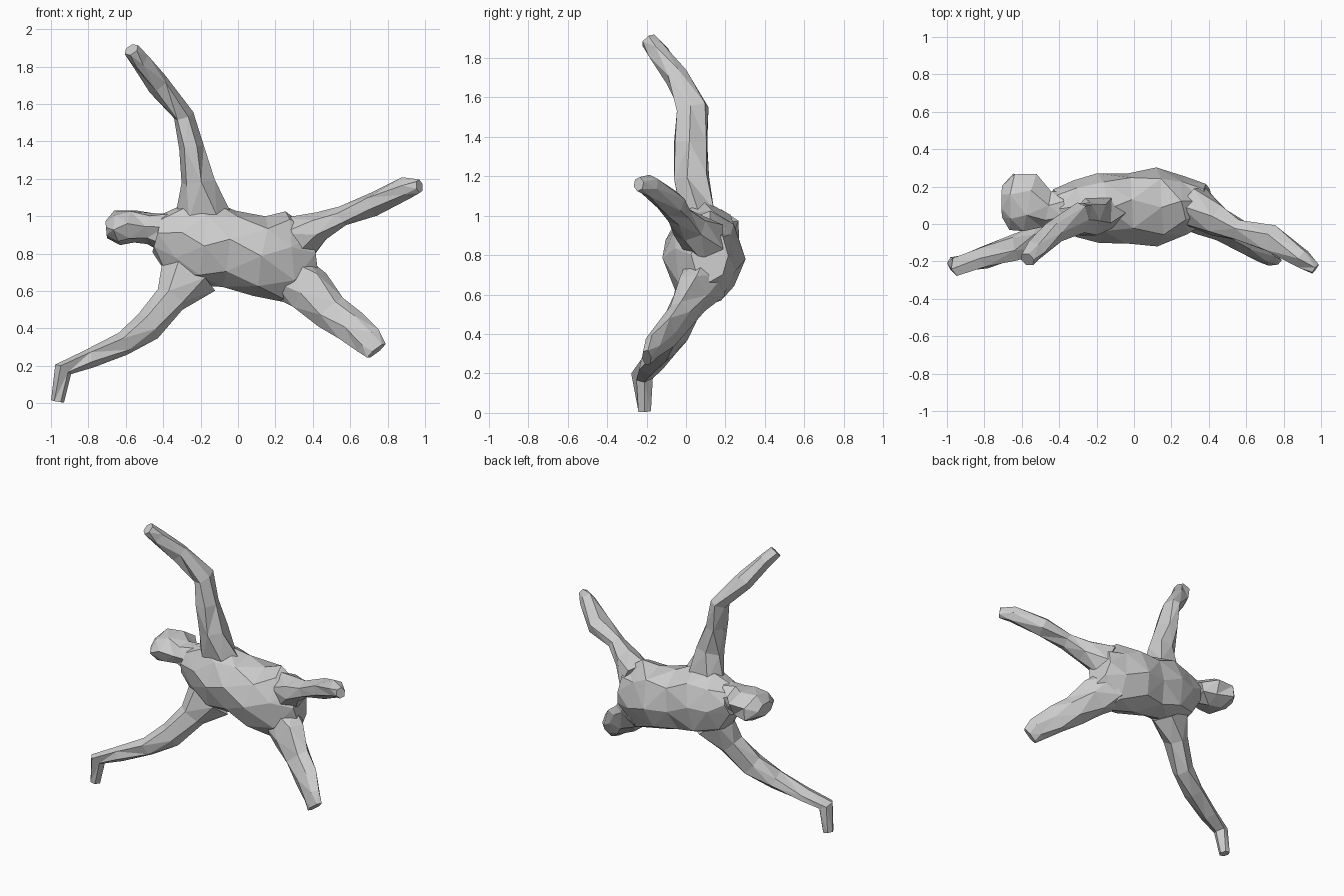
import bpy, bmesh, random
from math import cos, sin, pi
from mathutils import Vector

random.seed(4)


def loft(name, rings, sides=6, jitter=0.008):
    """Faceted tube through rings (x, y, z, half width in the xz plane, half depth)."""
    bm = bmesh.new()
    centres = [Vector(r[:3]) for r in rings]
    last = len(rings) - 1
    loops = []
    for i, (c, r) in enumerate(zip(centres, rings)):
        t = Vector((0, 0, 0))
        if i > 0:
            t += (c - centres[i - 1]).normalized()
        if i < last:
            t += (centres[i + 1] - c).normalized()
        t.normalize()
        u = t.cross(Vector((0, 1, 0))).normalized()
        v = u.cross(t)
        loop = []
        for k in range(sides):
            a = 2 * pi * (k + 0.25 * (i % 2)) / sides
            p = c + u * r[3] * 1.06 * cos(a) + v * r[4] * 1.06 * sin(a)
            if 0 < i < last:
                p += Vector([random.uniform(-jitter, jitter) for _ in range(3)])
            p.z = max(p.z, 0)
            loop.append(bm.verts.new(p))
        loops.append(loop)
    for a, b in zip(loops, loops[1:]):
        for k in range(sides):
            n = (k + 1) % sides
            bm.faces.new((a[k], a[n], b[n], b[k]))
    bm.faces.new(loops[0])
    bm.faces.new(loops[-1])
    bmesh.ops.triangulate(bm, faces=bm.faces[:])
    bmesh.ops.recalc_face_normals(bm, faces=bm.faces[:])
    mesh = bpy.data.meshes.new(name)
    bm.to_mesh(mesh)
    bm.free()
    obj = bpy.data.objects.new(name, mesh)
    bpy.context.collection.objects.link(obj)
    return obj


# Torso, lying along x
loft("torso", [
    (-0.43, 0.08, 0.91, 0.10, 0.10), (-0.32, 0.08, 0.88, 0.19, 0.14),
    (-0.19, 0.09, 0.85, 0.22, 0.18), (-0.04, 0.09, 0.83, 0.20, 0.18),
    (0.12, 0.09, 0.79, 0.21, 0.19), (0.28, 0.10, 0.78, 0.23, 0.15),
    (0.40, 0.12, 0.80, 0.13, 0.09)], 8, 0.012)

# Head with short neck
loft("head", [
    (-0.40, 0.08, 0.92, 0.10, 0.09), (-0.47, 0.08, 0.94, 0.08, 0.10),
    (-0.56, 0.11, 0.945, 0.085, 0.15), (-0.65, 0.12, 0.935, 0.09, 0.15),
    (-0.705, 0.12, 0.93, 0.045, 0.08)], 7)

# Arms, bending forward towards the hands
loft("raised_arm", [
    (-0.19, 0.06, 1.01, 0.14, 0.09), (-0.215, 0.03, 1.19, 0.09, 0.09),
    (-0.25, 0.02, 1.37, 0.06, 0.09), (-0.29, 0.04, 1.54, 0.055, 0.08),
    (-0.43, -0.05, 1.71, 0.06, 0.06), (-0.53, -0.14, 1.83, 0.05, 0.05),
    (-0.57, -0.19, 1.89, 0.04, 0.04)])
loft("lowered_arm", [
    (-0.26, 0.06, 0.70, 0.16, 0.10), (-0.36, 0.01, 0.56, 0.085, 0.08),
    (-0.48, -0.06, 0.41, 0.08, 0.07), (-0.62, -0.12, 0.32, 0.06, 0.07),
    (-0.80, -0.18, 0.24, 0.045, 0.06), (-0.935, -0.22, 0.18, 0.045, 0.05),
    (-0.965, -0.21, 0.01, 0.033, 0.035)])

# Legs, spread up and down
loft("upper_leg", [
    (0.31, 0.10, 0.87, 0.13, 0.11), (0.44, 0.02, 0.94, 0.075, 0.08),
    (0.56, -0.03, 1.00, 0.055, 0.06), (0.73, -0.08, 1.06, 0.065, 0.07),
    (0.90, -0.19, 1.15, 0.055, 0.05), (0.97, -0.24, 1.16, 0.035, 0.03)])
loft("lower_leg", [
    (0.27, 0.10, 0.68, 0.13, 0.12), (0.38, 0.03, 0.60, 0.125, 0.09),
    (0.50, -0.03, 0.49, 0.10, 0.065), (0.60, -0.10, 0.41, 0.09, 0.055),
    (0.70, -0.17, 0.33, 0.075, 0.04), (0.74, -0.20, 0.28, 0.06, 0.025)])
